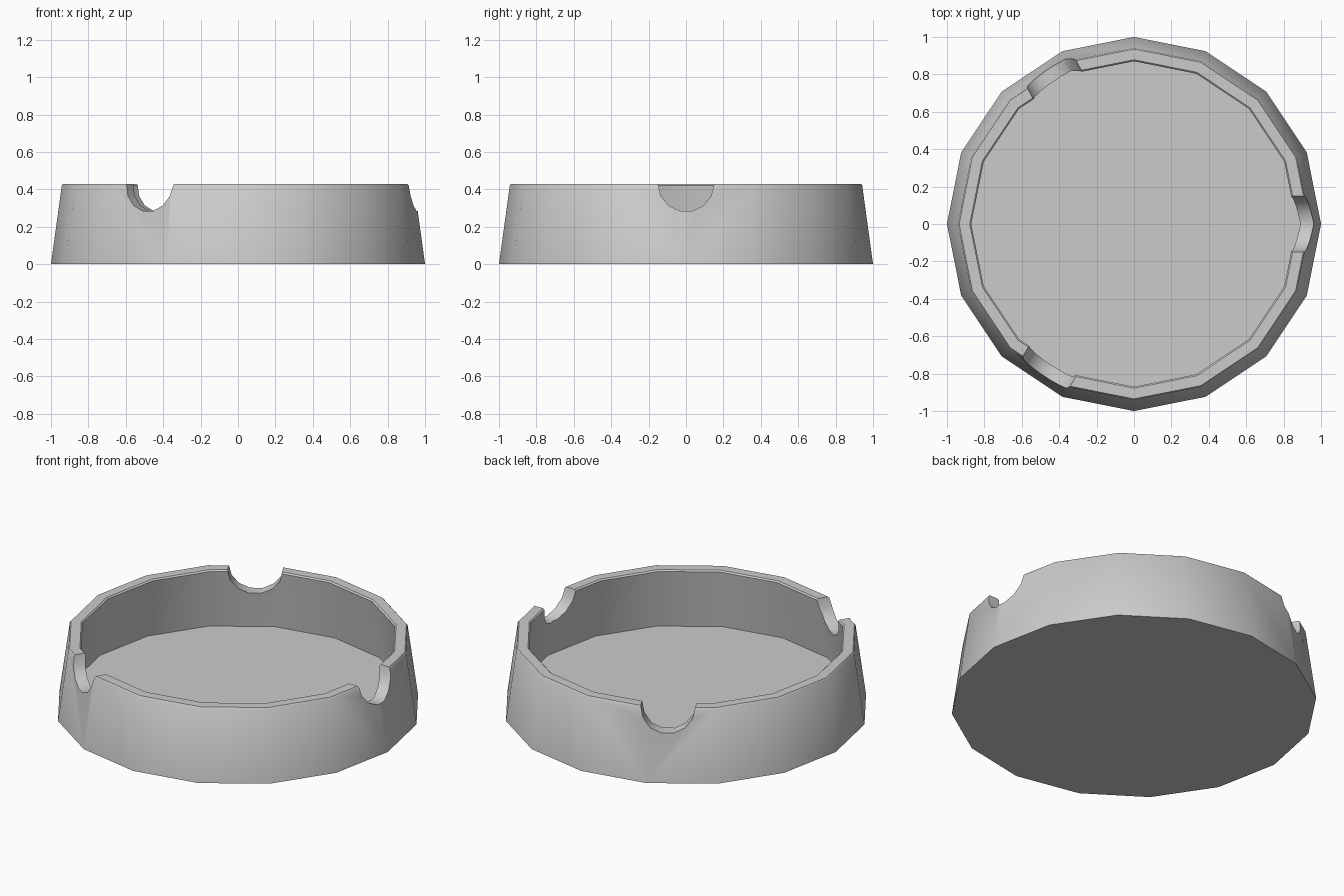
import bpy, bmesh, math

if "Cube" in bpy.data.objects:
    bpy.data.objects.remove(bpy.data.objects["Cube"])

SIDES = 16
# Radius/height profile: base, flared outer wall, eased rim, undercut inner wall, floor
PROFILE = [(1.0, 0.0), (0.942, 0.422), (0.935, 0.43), (0.878, 0.43),
           (0.870, 0.422), (0.92, 0.07)]


def new_object(name, bm):
    bmesh.ops.recalc_face_normals(bm, faces=bm.faces)
    mesh = bpy.data.meshes.new(name)
    bm.to_mesh(mesh)
    bm.free()
    ob = bpy.data.objects.new(name, mesh)
    bpy.context.collection.objects.link(ob)
    return ob


# Round tray: the profile swept around 16 sides
bm = bmesh.new()
rings = [[bm.verts.new((r * math.cos(2 * math.pi * i / SIDES),
                        r * math.sin(2 * math.pi * i / SIDES), z))
          for i in range(SIDES)] for r, z in PROFILE]
for a, b in zip(rings, rings[1:]):
    for i in range(SIDES):
        j = (i + 1) % SIDES
        bm.faces.new((a[i], a[j], b[j], b[i]))
bm.faces.new(rings[0])
bm.faces.new(rings[-1])
tray = new_object("ashtray_bowl", bm)

# Three round rests cut through the rim
for n, deg in enumerate((0, 118.8, 239.3)):
    ang = math.radians(deg)
    bm = bmesh.new()
    seg, rad = 14, 0.15
    ends = []
    for x in (0.6, 1.2):
        ends.append([bm.verts.new((
            x * math.cos(ang) - rad * math.cos(2 * math.pi * k / seg) * math.sin(ang),
            x * math.sin(ang) + rad * math.cos(2 * math.pi * k / seg) * math.cos(ang),
            0.431 + rad * math.sin(2 * math.pi * k / seg))) for k in range(seg)])
    for k in range(seg):
        m = (k + 1) % seg
        bm.faces.new((ends[0][k], ends[0][m], ends[1][m], ends[1][k]))
    bm.faces.new(ends[0])
    bm.faces.new(ends[1])
    cutter = new_object(f"rest_cutter_{n}", bm)
    cutter.hide_render = True
    mod = tray.modifiers.new(f"rest_{n}", 'BOOLEAN')
    mod.operation = 'DIFFERENCE'
    mod.solver = 'EXACT'
    mod.object = cutter

# Apply the cuts, drop the cutters and smooth the shallow edges
bpy.context.view_layer.objects.active = tray
tray.select_set(True)
for mod in list(tray.modifiers):
    cutter = mod.object
    bpy.ops.object.modifier_apply(modifier=mod.name)
    bpy.data.objects.remove(cutter)
bpy.ops.object.shade_smooth_by_angle(angle=math.radians(35))
